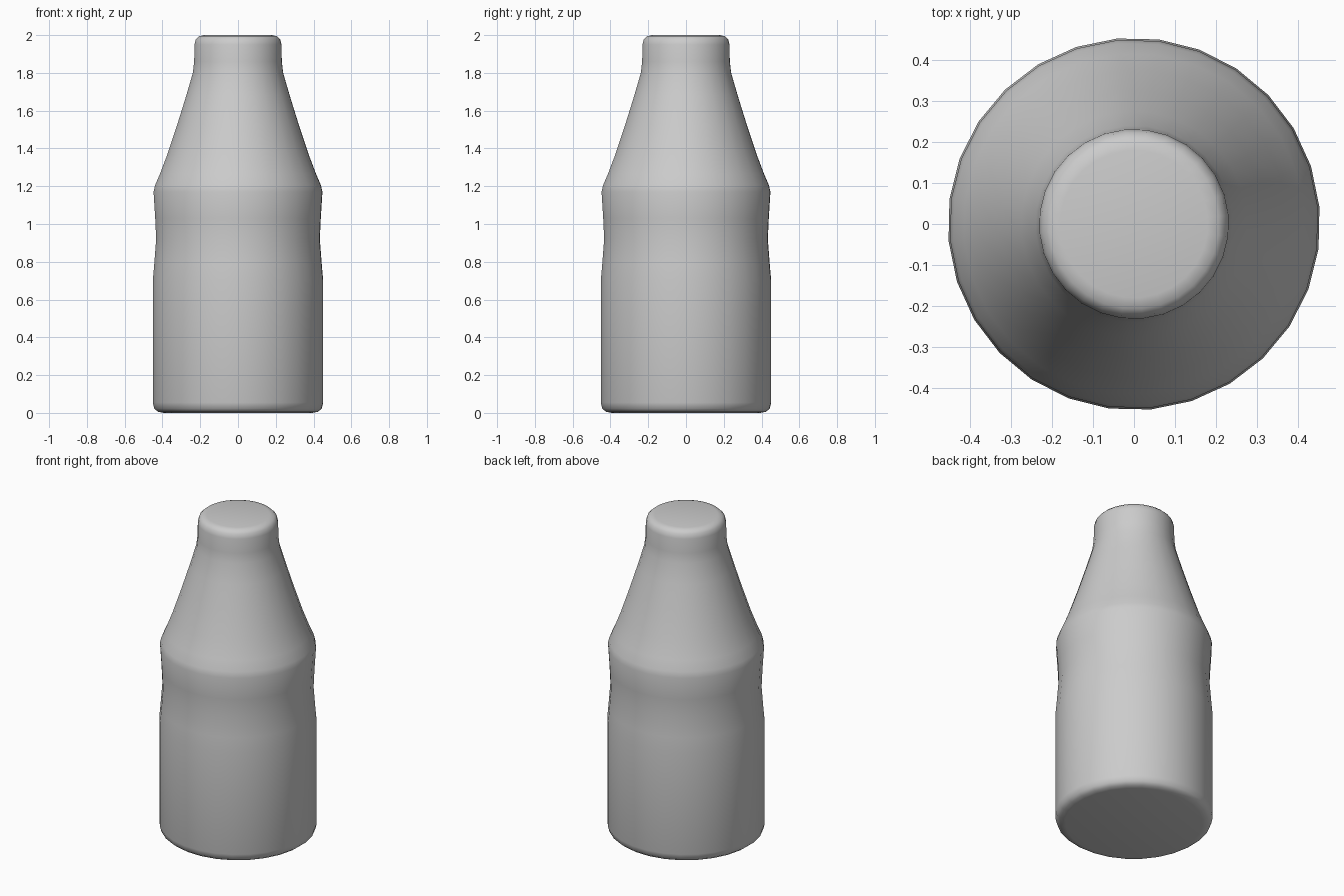
import bpy, bmesh, math

if "Cube" in bpy.data.objects:
    bpy.data.objects.remove(bpy.data.objects["Cube"])

SEGMENTS = 28
OFFSET = math.radians(5.2)

# Half-profile of the bottle as (radius, height), bottom to top
PROFILE = [
    (0.395, 0.0), (0.425, 0.006), (0.445, 0.022), (0.453, 0.055),
    (0.453, 0.70), (0.445, 0.79), (0.435, 0.92), (0.44, 1.03), (0.449, 1.17),
    (0.441, 1.205), (0.415, 1.265), (0.375, 1.37), (0.325, 1.52), (0.275, 1.68),
    (0.24, 1.80), (0.233, 1.86), (0.231, 1.95), (0.224, 1.978),
    (0.207, 1.994), (0.18, 2.0),
]

# Lathe the profile into rings joined by quads
bm = bmesh.new()
rings = []
for r, z in PROFILE:
    angles = [OFFSET + 2 * math.pi * i / SEGMENTS for i in range(SEGMENTS)]
    rings.append([bm.verts.new((r * math.cos(a), r * math.sin(a), z)) for a in angles])
for low, high in zip(rings, rings[1:]):
    for i in range(SEGMENTS):
        j = (i + 1) % SEGMENTS
        bm.faces.new((low[i], low[j], high[j], high[i]))

# Flat base and top caps
bm.faces.new(rings[0][::-1])
bm.faces.new(rings[-1])
for face in bm.faces:
    face.smooth = True

mesh = bpy.data.meshes.new("bottle")
bm.to_mesh(mesh)
bm.free()
bottle = bpy.data.objects.new("bottle", mesh)
bpy.context.collection.objects.link(bottle)
